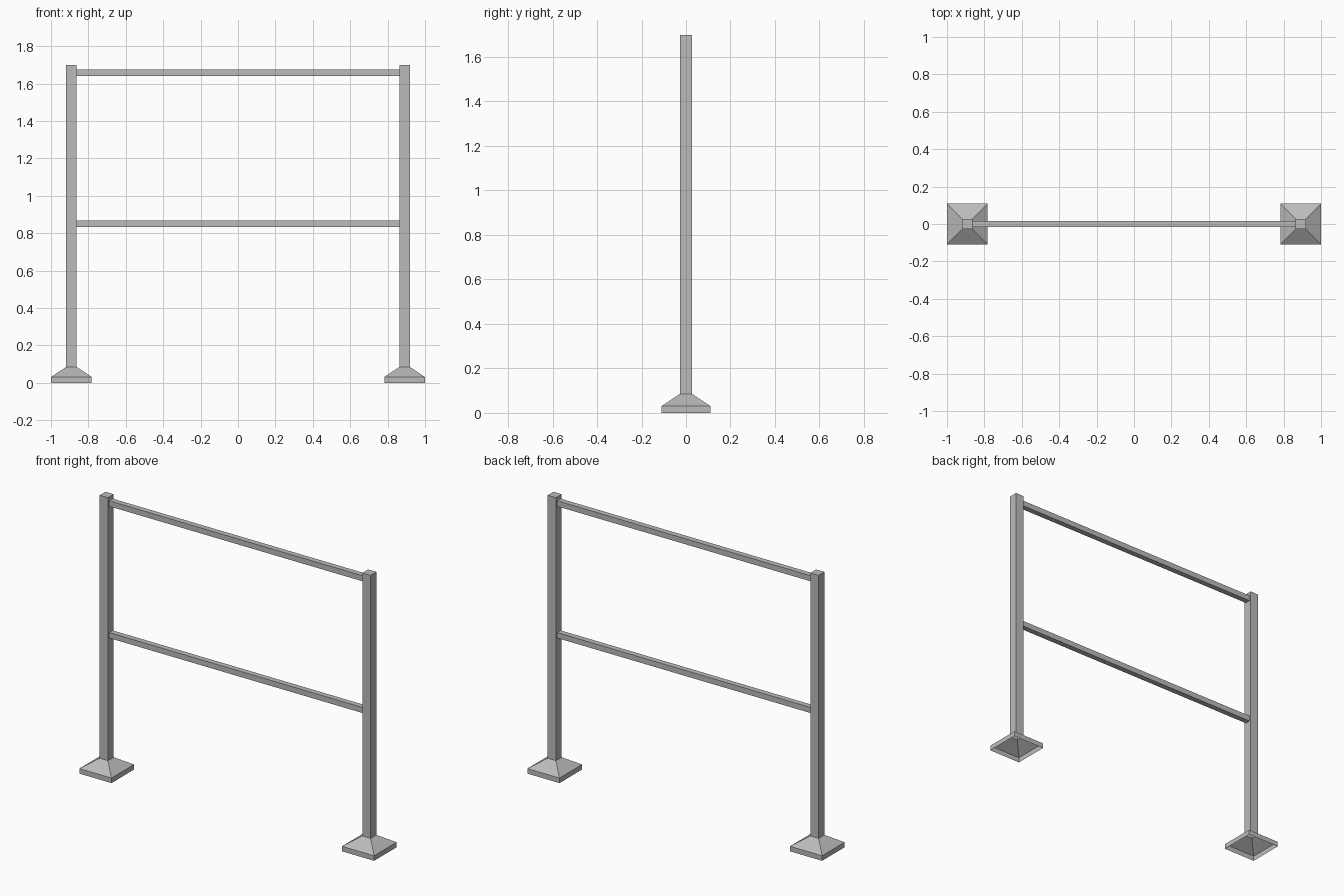
import bpy
import bmesh

cube = bpy.data.objects.get("Cube")
if cube:
    bpy.data.objects.remove(cube, do_unlink=True)

grey = bpy.data.materials.new("plain grey")
grey.use_nodes = True
colour = (0.5, 0.5, 0.5, 1)
grey.diffuse_color = colour
grey.node_tree.nodes["Principled BSDF"].inputs["Base Color"].default_value = colour

POST_X = 0.891
POST_HALF = 0.028
FOOT_HALF = 0.109
RAIL = 0.034


def finish(name, bm, location):
    bmesh.ops.recalc_face_normals(bm, faces=bm.faces)
    mesh = bpy.data.meshes.new(name)
    bm.to_mesh(mesh)
    bm.free()
    mesh.materials.append(grey)
    obj = bpy.data.objects.new(name, mesh)
    obj.location = location
    bpy.context.collection.objects.link(obj)
    return obj


def square_stack(name, profile, location, cap):
    """Skin square rings of (half width, height), open at the bottom."""
    bm = bmesh.new()
    rings = []
    for h, z in profile:
        rings.append([bm.verts.new((sx * h, sy * h, z))
                      for sx, sy in ((-1, -1), (1, -1), (1, 1), (-1, 1))])
    for low, high in zip(rings, rings[1:]):
        for i in range(4):
            j = (i + 1) % 4
            bm.faces.new((low[i], low[j], high[j], high[i]))
    if cap:
        bm.faces.new(rings[-1])
    return finish(name, bm, location)


def rail(name, z):
    bm = bmesh.new()
    bmesh.ops.create_cube(bm, size=1)
    length = 2 * (POST_X - POST_HALF) + 0.004
    bmesh.ops.scale(bm, vec=(length, RAIL, RAIL), verts=bm.verts)
    return finish(name, bm, (0, 0, z))


# Uprights with hollow flared feet
for side, sign in (("left", 1), ("right", -1)):
    spot = (sign * POST_X, 0, 0)
    square_stack(side + "_foot",
                 [(FOOT_HALF, 0), (FOOT_HALF, 0.031), (POST_HALF, 0.085)], spot, False)
    square_stack(side + "_post", [(POST_HALF, 0.085), (POST_HALF, 1.698)], spot, True)

# Crossbars
rail("top_rail", 1.658)
rail("middle_rail", 0.85)
